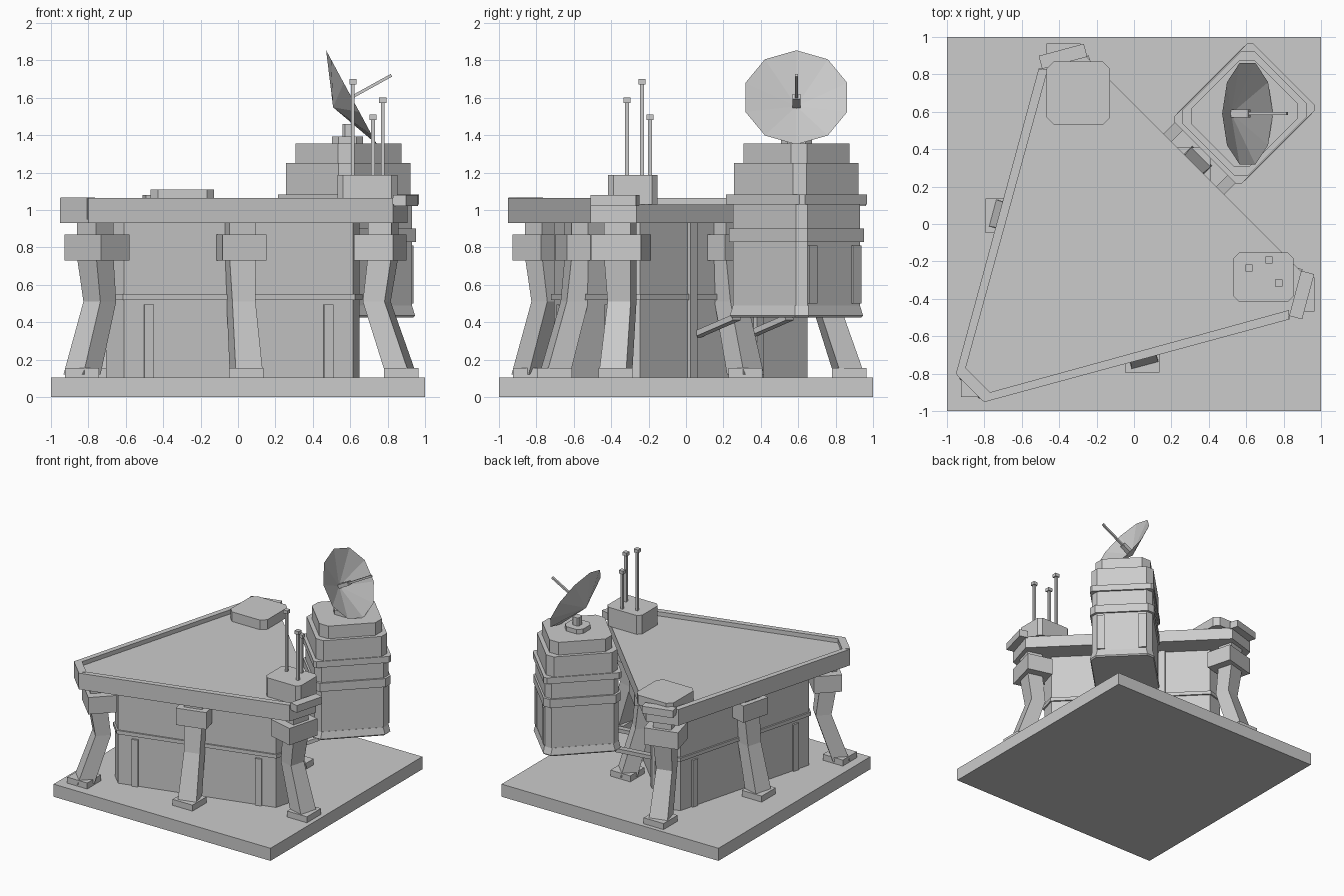
import bpy, bmesh, math
from mathutils import Vector

if "Cube" in bpy.data.objects:
    bpy.data.objects.remove(bpy.data.objects["Cube"])

mat = bpy.data.materials.new("plain grey")
mat.diffuse_color = (0.6, 0.6, 0.6, 1)
mat.use_nodes = True
mat.node_tree.nodes["Principled BSDF"].inputs["Base Color"].default_value = mat.diffuse_color
R2 = math.sqrt(2)
HALL = -0.113


def finish(name, bm):
    bmesh.ops.recalc_face_normals(bm, faces=bm.faces)
    me = bpy.data.meshes.new(name)
    bm.to_mesh(me)
    bm.free()
    me.materials.append(mat)
    ob = bpy.data.objects.new(name, me)
    bpy.context.collection.objects.link(ob)
    return ob


def loft(name, rings):
    """Skin a list of equal-length point rings and close both ends."""
    bm = bmesh.new()
    vs = [[bm.verts.new(p) for p in ring] for ring in rings]
    n = len(vs[0])
    for a, b in zip(vs, vs[1:]):
        for i in range(n):
            j = (i + 1) % n
            bm.faces.new((a[i], a[j], b[j], b[i]))
    bm.faces.new(vs[0][::-1])
    bm.faces.new(vs[-1])
    return finish(name, bm)


def prism(name, pts, z0, z1):
    return loft(name, [[(x, y, z) for x, y in pts] for z in (z0, z1)])


def cut_rect(hx, hy, k):
    """Rectangle outline with chamfered corners."""
    return [(hx, -hy + k), (hx, hy - k), (hx - k, hy), (-hx + k, hy),
            (-hx, hy - k), (-hx, -hy + k), (-hx + k, -hy), (hx - k, -hy)]


def rect(hx, hy):
    return [(hx, -hy), (hx, hy), (-hx, hy), (-hx, -hy)]


def place(pts, deg, r, t=0.0, c=HALL):
    """Local (radial, tangential) points to the plan, around the hall centre."""
    a = math.radians(deg)
    ca, sa = math.cos(a), math.sin(a)
    return [(c + (r + x) * ca - (t + y) * sa, c + (r + x) * sa + (t + y) * ca) for x, y in pts]


def shift(pts, x, y):
    return [(px + x, py + y) for px, py in pts]


def beam(name, p, q, w, h):
    """Straight bar of width w and height h between two points."""
    p, q = Vector(p), Vector(q)
    d = (q - p).normalized()
    s = d.cross(Vector((0, 0, 1))).normalized()
    u = s.cross(d)
    return loft(name, [[e + s * x + u * y for x, y in rect(w / 2, h / 2)] for e in (p, q)])


def triangle_plan(d, r):
    """Three-sided plan with cut corners: wall distance d, corner distance r."""
    w = (2 * d - r) * math.tan(math.pi / 6)
    out = []
    for deg in (105, 225, 345):
        out += place([(0, -w), (0, w)], deg, r)
    return out


# Ground slab
prism("base_slab", rect(1, 1), 0, 0.105)

# Three-sided hall with a string course
prism("hall_walls", triangle_plan(0.445, 0.772), 0.105, 0.94)
prism("hall_band", triangle_plan(0.458, 0.785), 0.52, 0.55)
for deg in (165, 285):
    for t in (-0.497, 0.497):
        prism("wall_pilaster", place(rect(0.02, 0.026), deg, 0.44, t), 0.105, 0.495)
for t in (-0.25, 0.25):
    prism("rear_post", place(rect(0.02, 0.025), 45, 0.45, t), 0.105, 0.94)

# Roof deck, parapet on two sides, and corner caps
half = [(0.905, -0.265), (0.83, -0.51), (-0.80, -0.952)]
mirror = [(y, x) for x, y in half[::-1]]
prism("roof_deck", half + mirror, 0.93, 1.03)
outer = [(0.83, -0.51), (-0.80, -0.952), (-0.952, -0.80), (-0.51, 0.83)]
inner = [(-0.46, 0.83), (-0.905, -0.79), (-0.79, -0.905), (0.83, -0.46)]
for i in range(3):
    prism("parapet", [outer[i], outer[i + 1], inner[2 - i], inner[3 - i]], 1.03, 1.065)
for deg in (105, 345):
    prism("corner_cap", place(rect(0.036, 0.125), deg, 1.042, c=-0.11), 1.02, 1.08)
prism("corner_cap", place(rect(0.03, 0.10), 225, 1.055, c=-0.11), 0.95, 1.067)


# Bent legs with clamp blocks and square feet
def leg(deg, foot, knee, top, clamp):
    stations = [(foot, 0.12, 0.065, 0.075), (knee, 0.51, 0.06, 0.064),
                (top, 0.75, 0.065, 0.073), (top, 0.94, 0.065, 0.073)]
    loft("leg", [[(x, y, z) for x, y in place(rect(hr, ht), deg, r)]
                 for r, z, hr, ht in stations])
    r, hr, ht = clamp
    prism("leg_clamp", place(rect(hr, ht), deg, r), 0.73, 0.87)
    fx, fy = place([(0, 0)], deg, foot)[0]
    prism("leg_foot", shift(rect(0.092, 0.092), fx, fy), 0.105, 0.155)


for deg in (105, 225, 345):
    leg(deg, 1.02, 0.885, 0.92, (0.905, 0.108, 0.138))
for deg in (45, 165, 285):
    leg(deg, 0.61, 0.50, 0.47, (0.475, 0.10, 0.122))

# Roof hatch and antenna hut
prism("roof_hatch", shift(cut_rect(0.17, 0.17, 0.04), -0.297, 0.70), 1.03, 1.11)
prism("antenna_hut", shift(cut_rect(0.16, 0.132, 0.03), 0.692, -0.285), 1.03, 1.187)
for x, y, h in ((0.614, -0.235, 1.70), (0.722, -0.193, 1.51), (0.774, -0.315, 1.60)):
    prism("antenna_rod", shift(rect(0.01, 0.01), x, y), 1.18, h - 0.02)
    prism("antenna_tip", shift(rect(0.019, 0.019), x, y), h - 0.028, h)


# Side tower set diagonally beside the hall
def tower_plan(hu, hv, k, u=0.835):
    return place(cut_rect(hu, hv, k), 45, u, c=0)


def tower_part(name, hu, hv, k, z0, z1):
    prism(name, tower_plan(hu, hv, k), z0, z1)


tower_part("tower_body", 0.283, 0.243, 0.045, 0.43, 1.04)
loft("tower_skirt", [[(x, y, z) for x, y in tower_plan(hu, hv, 0.05)] for hu, hv, z in
                     ((0.29, 0.25, 0.425), (0.297, 0.257, 0.435), (0.285, 0.245, 0.49))])
tower_part("tower_band", 0.297, 0.257, 0.045, 0.83, 0.90)
tower_part("tower_ring", 0.298, 0.255, 0.02, 1.03, 1.082)
tower_part("tower_tier_lower", 0.273, 0.248, 0.05, 1.08, 1.25)
tower_part("tower_tier_upper", 0.24, 0.22, 0.06, 1.25, 1.355)
for t in (-0.165, 0.165):
    prism("tower_panel", place(rect(0.012, 0.032), 45, 1.117, t, 0), 0.50, 0.81)
    s = math.copysign(0.2, t)
    ends = [((u - s) / R2, (u + s) / R2, z) for u, z in ((0.27, 0.33), (0.58, 0.425))]
    beam("tower_brace", *ends, 0.06, 0.03)

# Dish on its mount
prism("dish_mount", shift(cut_rect(0.083, 0.083, 0.035), 0.585, 0.59), 1.35, 1.392)
prism("dish_post", shift(cut_rect(0.03, 0.03, 0.012), 0.59, 0.59), 1.38, 1.46)
axis = Vector((0.88, 0, 0.475)).normalized()
side = Vector((0, 1, 0))
up = axis.cross(side)
rim_centre = Vector((0.607, 0.59, 1.602))
bm = bmesh.new()
rim = []
for i in range(10):
    a = math.tau * i / 10
    rim.append(bm.verts.new(rim_centre + 0.286 * (math.cos(a) * up + math.sin(a) * side)))
back = bm.verts.new(rim_centre - axis * 0.112)
front = bm.verts.new(rim_centre - axis * 0.10)
for i in range(10):
    j = (i + 1) % 10
    bm.faces.new((rim[i], rim[j], back))
    bm.faces.new((rim[j], rim[i], front))
finish("dish", bm)
beam("dish_feed", rim_centre - axis * 0.02, (0.82, 0.59, 1.72), 0.016, 0.016)
beam("feed_block", rim_centre - axis * 0.10, rim_centre + axis * 0.01, 0.042, 0.03)
